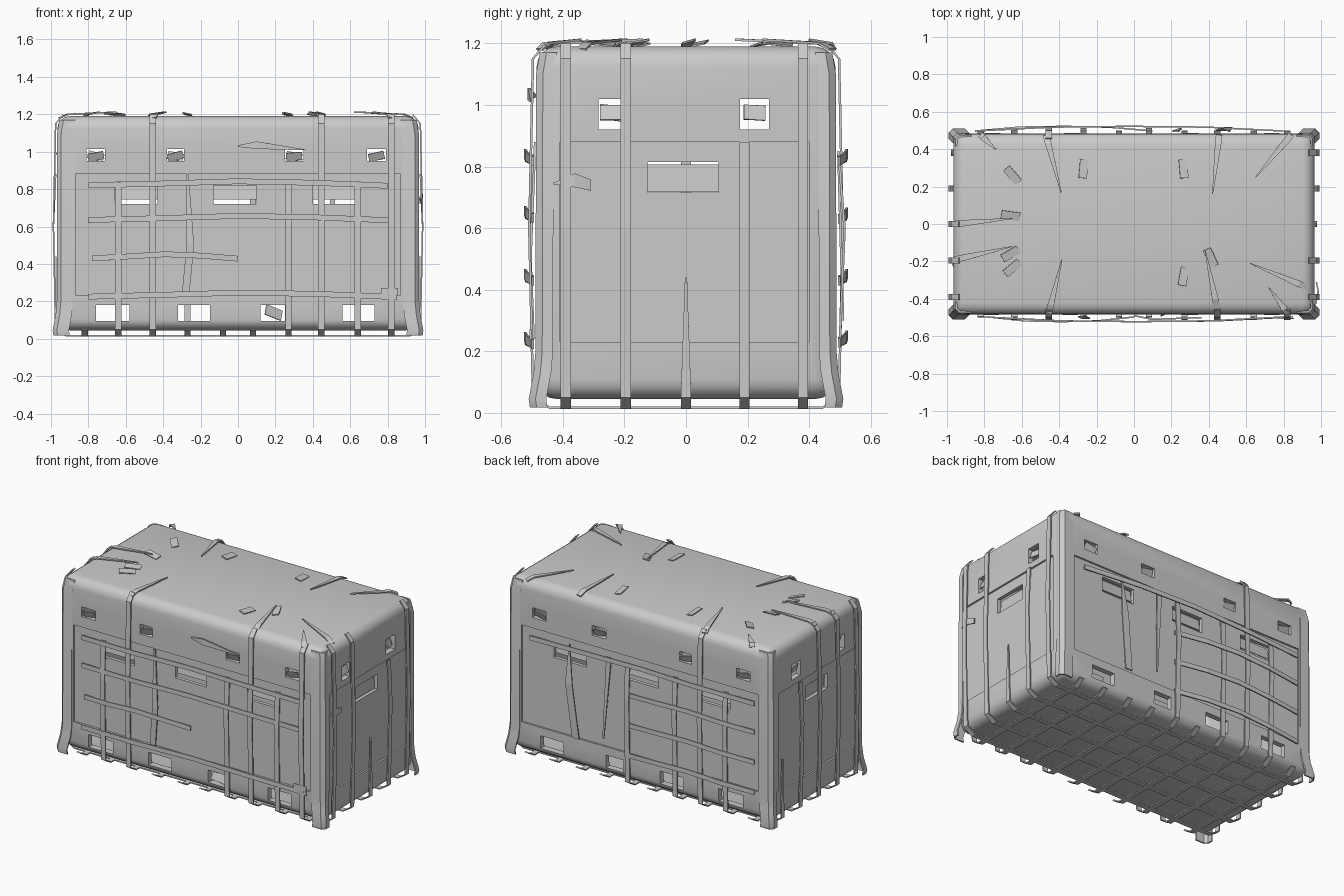
import bpy, bmesh, math, random
from mathutils import Vector, Matrix

if "Cube" in bpy.data.objects:
    bpy.data.objects.remove(bpy.data.objects["Cube"])

random.seed(4)
HX, HY, ZB, ZT = 0.965, 0.485, 0.045, 1.19


def finish(name, bm, smooth=None):
    bmesh.ops.recalc_face_normals(bm, faces=bm.faces)
    me = bpy.data.meshes.new(name)
    bm.to_mesh(me)
    bm.free()
    ob = bpy.data.objects.new(name, me)
    bpy.context.collection.objects.link(ob)
    if smooth:
        bpy.ops.object.select_all(action='DESELECT')
        ob.select_set(True)
        bpy.context.view_layer.objects.active = ob
        bpy.ops.object.shade_smooth_by_angle(angle=math.radians(smooth))
    return ob


def add_box(bm, x0, x1, y0, y1, z0, z1):
    m = Matrix.Translation(((x0 + x1) / 2, (y0 + y1) / 2, (z0 + z1) / 2)) @ \
        Matrix.Diagonal((x1 - x0, y1 - y0, z1 - z0, 1))
    return bmesh.ops.create_cube(bm, size=1, matrix=m)


def rounded_box(name, hx, hy, z0, z1, r):
    bm = bmesh.new()
    add_box(bm, -hx, hx, -hy, hy, z0, z1)
    bmesh.ops.bevel(bm, geom=bm.edges[:], offset=r, segments=4, profile=0.5, affect='EDGES')
    return finish(name, bm, 35)


def cut(target, cutter):
    mod = target.modifiers.new("cut", 'BOOLEAN')
    mod.operation, mod.solver, mod.object = 'DIFFERENCE', 'EXACT', cutter
    bpy.ops.object.select_all(action='DESELECT')
    target.select_set(True)
    bpy.context.view_layer.objects.active = target
    bpy.ops.object.modifier_apply(modifier=mod.name)
    bpy.data.objects.remove(cutter)


def ribbon(name, pts, wdir, w=0.034, t=0.008, tip=1.0, tip0=1.0):
    """Thin flat band along pts; tip values scale the width at its ends."""
    pts, wd = [Vector(p) for p in pts], Vector(wdir)
    bm, rings = bmesh.new(), []
    for i, p in enumerate(pts):
        a, b = pts[max(i - 1, 0)], pts[min(i + 1, len(pts) - 1)]
        n = (b - a).cross(wd).normalized() * t / 2
        k = tip if i == len(pts) - 1 else tip0 if i == 0 else 1
        side = wd * w / 2 * k
        rings.append([bm.verts.new(p + s * side + u * n)
                      for s, u in ((-1, -1), (1, -1), (1, 1), (-1, 1))])
    for r, q in zip(rings, rings[1:]):
        for k in range(4):
            bm.faces.new((r[k], r[(k + 1) % 4], q[(k + 1) % 4], q[k]))
    bm.faces.new(rings[0])
    bm.faces.new(rings[-1])
    return finish(name, bm)


def flap(name, loc, sx, sy, rot):
    bm = bmesh.new()
    add_box(bm, -sx / 2, sx / 2, -sy / 2, sy / 2, -0.003, 0.003)
    ob = finish(name, bm)
    ob.location, ob.rotation_euler = loc, [math.radians(a) for a in rot]


# Hollow rounded shell with recessed wall panels
shell = rounded_box("cargo_shell", HX, HY, ZB, ZT, 0.065)
cut(shell, rounded_box("inner_cutter", HX - 0.035, HY - 0.035, ZB + 0.03, ZT - 0.03, 0.05))
bm = bmesh.new()
for s in (-1, 1):
    ys, xs = sorted((s * (HY - 0.012), s * 0.6)), sorted((s * (HX - 0.012), s * 1.1))
    add_box(bm, -0.87, 0.87, *ys, 0.235, 0.88)
    add_box(bm, *xs, -0.41, 0.40, 0.23, 0.88)
cut(shell, finish("panel_cutter", bm))

# Openings: windows, upper vents and lower handling slots, through both sides
windows = [(-0.66, -0.43), (-0.13, 0.10), (0.40, 0.64)]
vents = [(-0.81, -0.71), (-0.38, -0.29), (0.25, 0.35), (0.69, 0.79)]
slots = [(-0.76, -0.58), (-0.32, -0.15), (0.12, 0.25), (0.56, 0.73)]
end_vents = [(-0.285, -0.205), (0.175, 0.27)]
bm = bmesh.new()
for group, z0, z1 in ((windows, 0.72, 0.82), (vents, 0.95, 1.015), (slots, 0.095, 0.18)):
    for a, b in group:
        for ys in ((-0.6, -0.4), (0.4, 0.6)):
            add_box(bm, a, b, *ys, z0, z1)
for xs in ((-1.1, -0.9), (0.9, 1.1)):
    add_box(bm, *xs, -0.125, 0.105, 0.715, 0.815)
    for a, b in end_vents:
        add_box(bm, *xs, a, b, 0.92, 1.02)
cut(shell, finish("opening_cutter", bm))
bpy.ops.object.shade_smooth_by_angle(angle=math.radians(35))

# Loose flaps hanging in the openings
for s in (-1, 1):
    for a, b in windows:
        flap("window_flap", ((a + b) / 2, s * 0.445, 0.782), b - a, 0.075, (90 + s * 8, 0, 0))
    flap("end_window_flap", (s * 0.925, -0.01, 0.762), 0.09, 0.23, (0, 86, 0))
    for a, b in vents:
        flap("vent_flap", ((a + b) / 2, s * 0.475, 0.975), 0.085, 0.045,
             (90 - s * 25, random.uniform(-20, 20), 0))
    for a, b in end_vents:
        flap("end_vent_flap", (s * 0.95, (a + b) / 2, 0.975), 0.05, 0.07,
             (random.uniform(-25, 25), 70, 0))
flap("slot_flap", (0.19, -0.46, 0.14), 0.10, 0.06, (70, 20, 25))

# Corner posts wrapping each vertical edge, with flared feet
for sx in (-1, 1):
    for sy in (-1, 1):
        prof = [(0.88, 0.487), (0.945, 0.487), (0.967, 0.465), (0.967, 0.43),
                (0.957, 0.43), (0.957, 0.46), (0.94, 0.477), (0.88, 0.477)]
        bm, rings = bmesh.new(), []
        for z, f in ((0.018, 0.02), (0.045, 0.024), (0.13, 0.008), (0.2, 0.002), (1.1, 0.0), (1.17, -0.012)):
            rings.append([bm.verts.new((sx * (x + f), sy * (y + f), z)) for x, y in prof])
        for r, q in zip(rings, rings[1:]):
            for k in range(8):
                bm.faces.new((r[k], r[(k + 1) % 8], q[(k + 1) % 8], q[k]))
        bm.faces.new(rings[0])
        bm.faces.new(rings[-1])
        finish("corner_post", bm, 30)

# Cross straps under the floor, rising up front and back to differing heights
cross = [(-0.82, 0.06, 0.06), (-0.64, 0.84, 0.84), (-0.455, 1.15, 1.15), (-0.27, 0.06, 0.84),
         (-0.08, 0.06, 0.06), (0.08, 0.06, 0.84), (0.27, 0.84, 0.06), (0.445, 1.15, 0.06),
         (0.64, 0.84, 0.06), (0.82, 1.15, 0.06)]


def rise(h, side, depth):
    """Side profile (offset, z) of one end of a strap from bottom to height h."""
    pts = [(depth - 0.055, 0.016), (depth, 0.05)]
    if h > 0.1:
        pts += [(depth + 0.012, 0.6)] if h > 0.6 else []
        pts += [(depth, h)]
        if h > 1.1:
            pts += [(depth - 0.04, 1.197)]
    return [(side * d, z) for d, z in pts]


for x, hf, hb in cross:
    path = rise(hf, -1, 0.497)[::-1] + rise(hb, 1, 0.497)
    ribbon("cross_strap", [(x, y, z) for y, z in path], (1, 0, 0))

# Long straps along the floor, rising up both ends
for y, hr, hl in ((-0.39, 1.15, 1.15), (-0.195, 1.15, 1.15), (0, 0.44, 1.15),
                  (0.19, 0.88, 0.88), (0.38, 1.15, 0.44)):
    path = rise(hl, -1, 0.975)[::-1] + rise(hr, 1, 0.975)
    ribbon("long_strap", [(x, y, z) for x, z in path], (0, 1, 0),
           tip=0.2 if hr < 0.5 else 1, tip0=0.2 if hl < 0.5 else 1)

# Bowed side rails on front and back
for s, rails in ((-1, ((0.83, -0.8, 0.8), (0.645, -0.8, 0.82), (0.44, -0.78, 0), (0.235, -0.8, 0.85))),
                 (1, ((0.83, -0.85, 0.8), (0.64, -0.85, 0.1), (0.44, -0.85, 0.1), (0.24, -0.85, 0.1)))):
    for z, a, b in rails:
        m = (a + b) / 2
        pts = [(a, s * 0.497, z - 0.01), ((a + m) / 2, s * 0.518, z), (m, s * 0.522, z + 0.012),
               ((b + m) / 2, s * 0.518, z + 0.004), (b, s * 0.497, z - 0.012)]
        ribbon("side_rail", pts, (0, 0, 1), w=0.03)

# Torn strips: wall tatters, front and back
ribbon("wall_strip", [(-0.28, -0.495, 0.24), (-0.255, -0.505, 0.5), (-0.27, -0.49, 0.88)], (1, 0, 0), 0.04, tip=0.3)
ribbon("wall_strip", [(0.0, -0.49, 1.03), (0.1, -0.51, 1.035), (0.36, -0.50, 1.01)], (0, 0, 1), 0.04, tip=0.1, tip0=0.2)
ribbon("wall_strip", [(0.51, 0.495, 0.85), (0.5, 0.515, 0.6), (0.46, 0.5, 0.24)], (1, 0, 0), 0.05, tip=1, tip0=0.1)
ribbon("wall_strip", [(0.22, 0.495, 0.84), (0.25, 0.51, 0.3)], (1, 0, 0), 0.035, tip=0.3)
ribbon("end_strip", [(0.97, -0.43, 0.745), (0.985, -0.36, 0.755), (0.975, -0.31, 0.74)], (0, 0, 1), 0.045, tip=0.8, tip0=0.1)
flap("rail_tag", (0.81, -0.505, 0.255), 0.09, 0.035, (90, 0, 0))

# Tapering strap ends folded over the roof: base x,y and tip x,y
for x, y, tx, ty in ((-0.82, 0.475, -0.74, 0.4), (-0.47, 0.475, -0.39, 0.17), (0.455, 0.475, 0.42, 0.16),
                     (0.84, 0.475, 0.65, 0.25), (0.445, -0.45, 0.38, -0.14), (-0.455, -0.475, -0.385, -0.19),
                     (0.93, -0.34, 0.62, -0.21), (0.82, -0.475, 0.72, -0.34), (-0.955, -0.19, -0.65, -0.12),
                     (-0.955, 0.0, -0.65, 0.03)):
    d = Vector((tx - x, ty - y, 0)).normalized()
    a, b = Vector((x, y, 1.18)), Vector((tx, ty, 1.212))
    c = a.lerp(b, 0.15)
    c.z = 1.2
    ribbon("roof_strip", [a, c, b], (-d.y, d.x, 0), 0.034, tip=0.12)

# Small lifted patches on the roof
for x, y, a in ((-0.65, 0.26, -50), (-0.66, 0.045, -8), (-0.66, -0.16, 30), (-0.65, -0.235, 40),
                (-0.27, 0.295, 85), (0.265, 0.295, 95), (0.265, -0.28, 80), (0.41, -0.18, -65)):
    flap("roof_patch", (x, y, 1.2), 0.10, 0.045, (12, 6, a))
